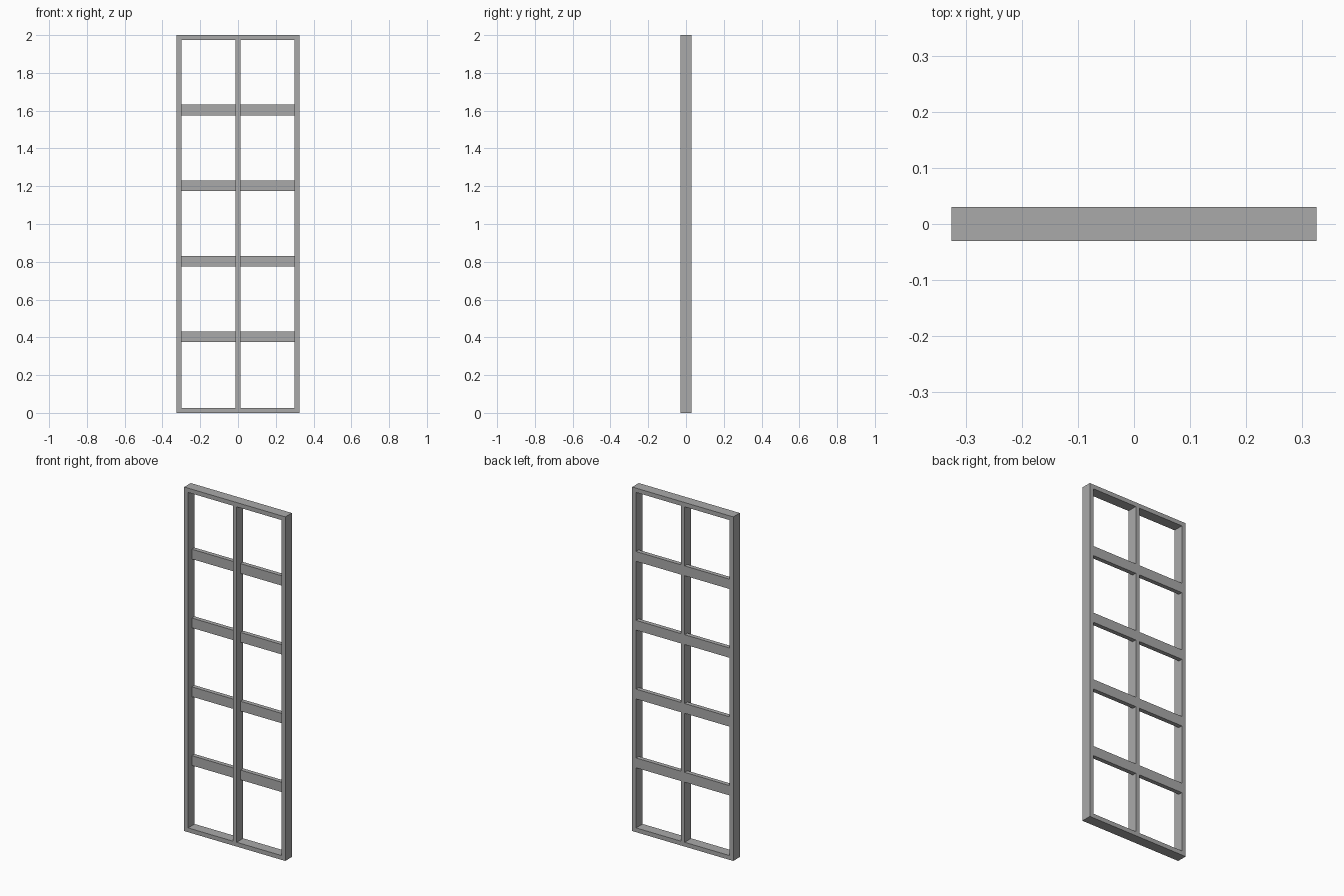
import bpy

cube = bpy.data.objects.get("Cube")
if cube:
    bpy.data.objects.remove(cube, do_unlink=True)

# Overall sizes
W, H, D = 0.65, 2.0, 0.06     # frame width, height, depth
T = 0.025                     # board thickness
BAR_H = 0.057                 # height of the shelf rails

grey = bpy.data.materials.new("plain grey")
grey.use_nodes = True
colour = (0.4, 0.4, 0.4, 1)
grey.diffuse_color = colour
grey.node_tree.nodes["Principled BSDF"].inputs["Base Color"].default_value = colour


def board(name, centre, size):
    """Add a plain rectangular board."""
    bpy.ops.mesh.primitive_cube_add(size=1, location=centre)
    obj = bpy.context.object
    obj.name = name
    obj.scale = size
    bpy.ops.object.transform_apply(location=False, rotation=False, scale=True)
    obj.data.materials.append(grey)
    return obj


# Outer frame: full-width top and bottom, uprights between them
board("bottom_rail", (0, 0, T / 2), (W, D, T))
board("top_rail", (0, 0, H - T / 2), (W, D, T))
inner = H - 2 * T
for name, x in (("right_stile", -(W - T) / 2), ("centre_post", 0), ("left_stile", (W - T) / 2)):
    board(name, (x, 0, H / 2), (T, D, inner))

# Cross bars, flush with the back, one on each side of the centre post
bay = (W - 3 * T) / 2
for row in range(1, 5):
    for side, sign in (("right", -1), ("left", 1)):
        board(f"{side}_cross_bar_{row}",
              (sign * (T + bay) / 2, (D - T) / 2, row * H / 5 + 0.003),
              (bay, T, BAR_H))
